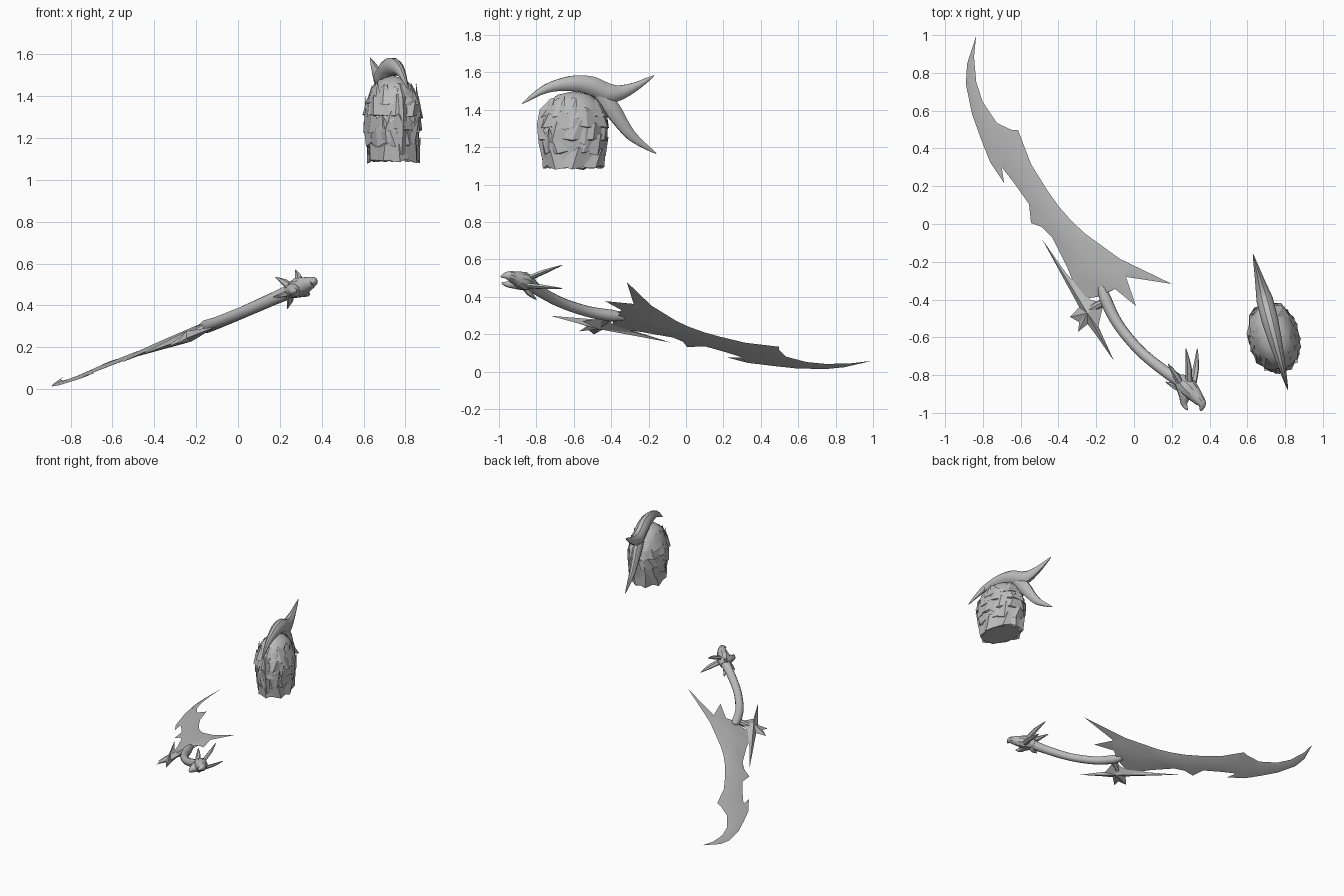
import bpy, bmesh, math, random
from mathutils import Vector

if "Cube" in bpy.data.objects:
    bpy.data.objects.remove(bpy.data.objects["Cube"])

random.seed(4)
mat = bpy.data.materials.new("steel_grey")
mat.diffuse_color = (0.5, 0.5, 0.5, 1)
mat.use_nodes = True
mat.node_tree.nodes["Principled BSDF"].inputs["Base Color"].default_value = mat.diffuse_color
N = Vector((-0.497, -0.071, 1)).normalized()


def on_plane(x, y, n=0.0):
    """Point on the tilted plane the sword lies in, raised by n."""
    return Vector((x, y, 0.403 + 0.497 * x + 0.071 * y)) + N * n


def finish(name, bm, angle=35):
    bmesh.ops.remove_doubles(bm, verts=bm.verts, dist=0.0004)
    bmesh.ops.recalc_face_normals(bm, faces=bm.faces)
    me = bpy.data.meshes.new(name)
    bm.to_mesh(me)
    bm.free()
    me.materials.append(mat)
    ob = bpy.data.objects.new(name, me)
    bpy.context.collection.objects.link(ob)
    bpy.ops.object.select_all(action='DESELECT')
    ob.select_set(True)
    bpy.context.view_layer.objects.active = ob
    bpy.ops.object.shade_smooth_by_angle(angle=math.radians(angle))
    return ob


def face(bm, *pts):
    return bm.faces.new([bm.verts.new(p) for p in pts])


def tube(name, pts, radii, sides=10, side_axis=N, flat=1.0, steps=4):
    """Tapered tube through smoothed points; flat scales it along side_axis."""
    pts = [Vector(p) for p in pts]
    path, rad = [], []
    for i in range(len(pts) - 1):
        p0, p1 = pts[max(i - 1, 0)], pts[i]
        p2, p3 = pts[i + 1], pts[min(i + 2, len(pts) - 1)]
        for s in range(steps):
            t = s / steps
            path.append(0.5 * (2 * p1 + (p2 - p0) * t + (2 * p0 - 5 * p1 + 4 * p2 - p3) * t * t
                               + (3 * p1 - p0 - 3 * p2 + p3) * t ** 3))
            rad.append(radii[i] + (radii[i + 1] - radii[i]) * t)
    path.append(pts[-1])
    rad.append(radii[-1])
    bm = bmesh.new()
    rings = []
    for i, p in enumerate(path):
        d = (path[min(i + 1, len(path) - 1)] - path[max(i - 1, 0)]).normalized()
        v = d.cross(side_axis).normalized()
        u = v.cross(d).normalized()
        rings.append([bm.verts.new(p + rad[i] * (u * math.cos(a) * flat + v * math.sin(a)))
                      for a in (2 * math.pi * k / sides for k in range(sides))])
    for a, b in zip(rings, rings[1:]):
        for k in range(sides):
            bm.faces.new((a[k], a[(k + 1) % sides], b[(k + 1) % sides], b[k]))
    bm.faces.new(rings[0])
    bm.faces.new(rings[-1])
    return finish(name, bm)


# Blade: left edge, right edge and ridge height, from the tip to the root
sections = [
    (-.836, .995, -.836, .995, 0), (-.884, .847, -.847, .884, .003), (-.89, .74, -.835, .75, .005),
    (-.857, .58, -.80, .645, .006), (-.81, .45, -.725, .534, .007), (-.762, .328, -.645, .497, .008),
    (-.70, .30, -.614, .497, .008), (-.635, .217, -.545, .317, .009), (-.556, .106, -.46, .18, .010),
    (-.545, .005, -.40, .095, .011), (-.487, -.016, -.33, .015, .012), (-.434, -.069, -.26, -.05, .013),
    (-.35, -.238, -.074, -.185, .015), (-.286, -.397, -.042, -.28, .015), (-.19, -.386, -.1, -.344, .012)]
bm = bmesh.new()
for side in (1, -1):
    rows = [(on_plane(a, b), on_plane((a + c) / 2, (b + d) / 2, side * t), on_plane(c, d))
            for a, b, c, d, t in sections]
    for r, s in zip(rows, rows[1:]):
        for k in (0, 1):
            face(bm, r[k], r[k + 1], s[k + 1], s[k])
    # Barbs standing off the edges
    for a, tip, b in (((-.762, .328), (-.688, .217), (-.70, .30)),
                      ((-.074, -.185), (.2, -.317), (-.042, -.28)),
                      ((-.042, -.28), (.01, -.434), (-.1, -.344))):
        mid = on_plane((a[0] + b[0]) / 2, (a[1] + b[1]) / 2, side * .003)
        face(bm, on_plane(*a), on_plane(*tip), mid)
        face(bm, mid, on_plane(*tip), on_plane(*b))
finish("blade", bm)

# Guard: thorned star with a raised centre
star = [(-.487, -.08), (-.36, -.26), (-.233, -.40), (-.16, -.42), (-.175, -.48), (-.19, -.55), (-.106, -.725),
        (-.20, -.59), (-.245, -.53), (-.296, -.571), (-.29, -.52), (-.339, -.492), (-.29, -.44), (-.35, -.33)]
bm = bmesh.new()
for n in (.028, -.028):
    for a, b in zip(star, star[1:] + star[:1]):
        face(bm, on_plane(*a), on_plane(*b), on_plane(-.235, -.47, n))
finish("guard", bm, 25)
tube("guard_joint", [on_plane(-.24, -.46), on_plane(-.19, -.43), on_plane(-.13, -.40)], [.02, .022, .02], 8)

# Handle
tube("handle", [on_plane(*p) for p in ((-.17, -.33), (-.15, -.40), (-.085, -.53), (.03, -.67), (.164, -.78), (.27, -.847))],
     [.02, .032, .029, .028, .03, .036], 12)

# Beast head pommel with open jaws and swept horns
tube("upper_jaw", [on_plane(*p) for p in ((.24, -.82), (.29, -.87), (.335, -.92), (.36, -.955), (.352, -.99))],
     [.032, .05, .034, .022, .003])
tube("lower_jaw", [on_plane(*p) for p in ((.25, -.84), (.268, -.90), (.265, -.95), (.283, -.985))],
     [.036, .034, .018, .003])
for i, (root, tip) in enumerate((((.29, -.84, .50), (.275, -.66, .57)), ((.31, -.85, .46), (.335, -.66, .445)),
                                 ((.25, -.85, .49), (.18, -.74, .535)), ((.25, -.86, .45), (.235, -.80, .385)),
                                 ((.25, -.87, .46), (.168, -.836, .44)))):
    a, b = Vector(root), Vector(tip)
    tube("horn_%d" % (i + 1), [a, a.lerp(b, .5) + Vector((.006, -.005, 0)), b], [.022, .018, .002], 6, flat=.6, steps=3)

# Helmet frame: f is the facing direction, s the side
f = Vector((.25, -.97, 0)).normalized()
s = Vector((.97, .25, 0)).normalized()
centre = Vector((.74, -.6, 0))
profile = [(1.10, .0), (1.095, .84), (1.16, .88), (1.23, .95), (1.31, .98), (1.38, .92), (1.44, .76), (1.48, .48), (1.50, 0)]


def shell(a, z, out=0.0):
    """Point on the helmet wall at angle a from the face, height z, pushed outwards."""
    z0 = min(max(z, 1.095), 1.5)
    for (za, ra), (zb, rb) in zip(profile[1:], profile[2:]):
        if za <= z0 <= zb:
            r = ra + (rb - ra) * (z0 - za) / (zb - za)
    d = s * math.sin(a) * (.128 * r + out) + f * math.cos(a) * (.185 * r + out)
    return centre + d + Vector((0, 0, z))


# Helmet dome
bm = bmesh.new()
for k in range(24):
    a, b = 2 * math.pi * k / 24, 2 * math.pi * (k + 1) / 24
    for (za, ra), (zb, rb) in zip(profile, profile[1:]):
        pa = [centre + (s * math.sin(t) * .128 + f * math.cos(t) * .185) * r + Vector((0, 0, z))
              for t, r, z in ((a, ra, za), (b, ra, za), (b, rb, zb), (a, rb, zb))]
        face(bm, *[p for i, p in enumerate(pa) if (ra if i < 2 else rb) > 0 or i in (1, 2)])
finish("helmet_dome", bm, 40)

# Overlapping ragged plates around the helmet
bm = bmesh.new()
for row, (z, count) in enumerate(((1.085, 9), (1.16, 10), (1.23, 10), (1.30, 9), (1.36, 8))):
    for k in range(count):
        a = 2 * math.pi * (k + .5 * (row % 2)) / count + random.uniform(-.12, .12)
        w = math.pi / count * 1.15
        h = random.uniform(.075, .11)
        skew = random.uniform(-.8, .8) * w
        o = random.uniform(.008, .018)
        inner, foot = shell(a, z, -.005), [shell(a + w * t, z + .012 * abs(t) + random.uniform(-.008, .012), .004 + o * (1 - abs(t)))
                                           for t in (-1, 0, 1)]
        top = [shell(a + w * t + skew, z + h * g, q) for t, g, q in ((-.8, .7, .003), (0, 1.1, o), (.8, .8, .003))]
        for i in (0, 1):
            face(bm, foot[i], foot[i + 1], top[i + 1], top[i])
            face(bm, foot[i + 1], foot[i], inner)
finish("helmet_plates", bm, 25)

# Spiked brow and cheek plates, mirrored across the face
bm = bmesh.new()
for m in (1, -1):
    for a, z0, z1, w, out in ((.45, 1.30, 1.46, .22, .03), (.9, 1.32, 1.475, .22, .045), (1.35, 1.33, 1.46, .2, .03),
                              (.55, 1.20, 1.31, .25, .022), (1.7, 1.24, 1.40, .25, .018)):
        base = [shell(m * (a - w), z0, .004), shell(m * a, z0 - .03, .016), shell(m * (a + w), z0, .004)]
        tip = shell(m * (a + .12), z1, out)
        back = shell(m * a, z0 + .03, -.004)
        for p, q in ((0, 1), (1, 2), (2, 0)):
            face(bm, base[p], base[q], tip if (p, q) != (2, 0) else back)
        face(bm, base[0], back, tip)
        face(bm, base[2], back, tip)
finish("brow_spikes", bm, 20)

# Nose ridge down the face
bm = bmesh.new()
ridge = [(1.12, .012), (1.22, .02), (1.32, .024), (1.40, .028), (1.46, .012)]
for (za, oa), (zb, ob) in zip(ridge, ridge[1:]):
    for m in (1, -1):
        face(bm, shell(0, za, oa), shell(0, zb, ob), shell(m * .2, zb, .003), shell(m * .2, za, .003))
finish("nose_ridge", bm, 20)


# Crest: a long curved horn with a second one sweeping down the back
def crest_point(y, z):
    return Vector((.63 + .257 * (-.16 - y), y, z))


tube("crest_upper", [crest_point(*p) for p in ((-.877, 1.433), (-.75, 1.512), (-.62, 1.54), (-.51, 1.53), (-.40, 1.487),
                                              (-.29, 1.515), (-.17, 1.583))],
     [.002, .024, .042, .052, .052, .028, .002], 10, s, .85)
tube("crest_lower", [crest_point(*p) for p in ((-.46, 1.50), (-.385, 1.39), (-.29, 1.26), (-.16, 1.166))],
     [.045, .045, .028, .002], 10, s, .75)
